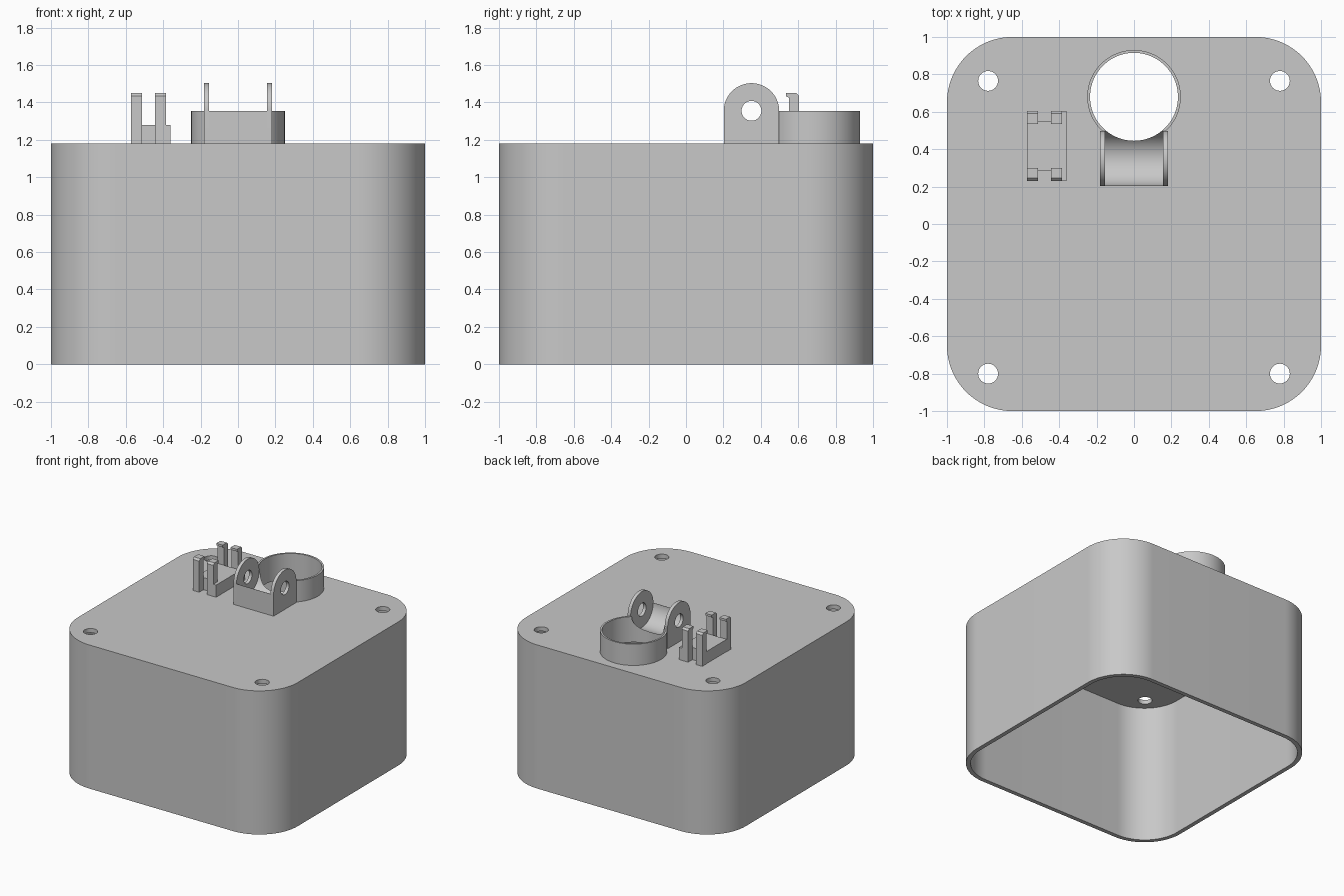
import bpy, bmesh
from math import sin, cos, pi, radians

cube = bpy.data.objects.get("Cube")
if cube:
    bpy.data.objects.remove(cube, do_unlink=True)

grey = bpy.data.materials.new("plain grey")
grey.use_nodes = True
grey.diffuse_color = (0.58, 0.58, 0.58, 1)
grey.node_tree.nodes["Principled BSDF"].inputs["Base Color"].default_value = grey.diffuse_color

TOP, WALL = 1.18, 0.035
TUBE_Y, TUBE_R, BORE_R = 0.68, 0.25, 0.235
PIN_Y, PIN_Z, EAR_R = 0.35, 1.355, 0.148
EAR_IN, EAR_OUT = 0.155, 0.182


def arc(cx, cy, r, start, end, n):
    return [(cx + r * cos(radians(start + (end - start) * i / n)),
             cy + r * sin(radians(start + (end - start) * i / n))) for i in range(n + 1)]


def circle(cx, cy, r, n=64):
    return arc(cx, cy, r, 0, 360, n)[:-1]


def rect(u0, u1, v0, v1):
    return [(u0, v0), (u1, v0), (u1, v1), (u0, v1)]


def rounded_square(half, r):
    c = half - r
    pts = []
    for k, (sx, sy) in enumerate([(1, 1), (-1, 1), (-1, -1), (1, -1)]):
        pts += arc(sx * c, sy * c, r, 90 * k, 90 * k + 90, 24)
    return pts


def prism(name, outline, lo, hi, axis="z"):
    """Extrude a 2D outline along z (outline in x, y) or x (outline in y, z)."""
    bm = bmesh.new()
    place = (lambda p: (p[0], p[1], lo)) if axis == "z" else (lambda p: (lo, p[0], p[1]))
    face = bm.faces.new([bm.verts.new(place(p)) for p in outline])
    ext = bmesh.ops.extrude_face_region(bm, geom=[face])
    d = hi - lo
    bmesh.ops.translate(bm, verts=[v for v in ext["geom"] if isinstance(v, bmesh.types.BMVert)],
                        vec=(0, 0, d) if axis == "z" else (d, 0, 0))
    bmesh.ops.recalc_face_normals(bm, faces=bm.faces)
    mesh = bpy.data.meshes.new(name)
    bm.to_mesh(mesh)
    bm.free()
    mesh.materials.append(grey)
    obj = bpy.data.objects.new(name, mesh)
    bpy.context.collection.objects.link(obj)
    return obj


def cut(obj, cutters):
    """Subtract the cutters, bake the result and remove the cutters."""
    for c in cutters:
        c.hide_render = True
        mod = obj.modifiers.new("cut", "BOOLEAN")
        mod.operation, mod.solver, mod.object = "DIFFERENCE", "EXACT", c
    bpy.context.view_layer.update()
    dg = bpy.context.evaluated_depsgraph_get()
    mesh = bpy.data.meshes.new_from_object(obj.evaluated_get(dg))
    obj.modifiers.clear()
    obj.data = mesh
    for c in cutters:
        bpy.data.objects.remove(c, do_unlink=True)


def bore():
    return prism("bore_cutter", circle(0, TUBE_Y, BORE_R, 96), 1.0, 1.6)


def cradle():
    return prism("cradle_cutter", circle(PIN_Y, PIN_Z, EAR_R - 0.002, 96), -EAR_IN, EAR_IN, "x")


parts = []

# Housing: open-bottomed shell with four screw holes and the tube opening
housing = prism("housing", rounded_square(1, 0.35), 0, TOP)
holes = [prism("screw_cutter", circle(x, y, 0.053, 40), 1.0, 1.3)
         for x in (-0.78, 0.78) for y in (-0.8, 0.765)]
cavity = prism("cavity_cutter", rounded_square(1 - WALL, 0.35 - WALL), -0.1, TOP - WALL)
cut(housing, [cavity, bore()] + holes)
parts.append(housing)

# Round tube collar, notched by the cradle
collar = prism("tube_collar", circle(0, TUBE_Y, TUBE_R, 96), TOP, PIN_Z)
cut(collar, [bore(), cradle()])
parts.append(collar)

# Hinge cradle between the two ears
block = prism("hinge_cradle", rect(PIN_Y - EAR_R, PIN_Y + EAR_R, TOP, PIN_Z), -EAR_IN, EAR_IN, "x")
cut(block, [cradle(), bore()])
parts.append(block)

# Hinge ears with pin holes
ear_outline = [(PIN_Y - EAR_R, TOP), (PIN_Y + EAR_R, TOP)] + arc(PIN_Y, PIN_Z, EAR_R, 0, 180, 40)
for side, x0, x1 in (("right", -EAR_OUT, -EAR_IN), ("left", EAR_IN, EAR_OUT)):
    ear = prism(side + "_hinge_ear", ear_outline, x0, x1, "x")
    cut(ear, [prism("pin_cutter", circle(PIN_Y, PIN_Z, 0.053, 40), -0.3, 0.3, "x")])
    parts.append(ear)

# Clip holder: base, corner feet and four hooked posts
MID, OUT, INNER = 0.4175, 0.1875, 0.1325
parts.append(prism("clip_base", rect(-0.57, -0.36, MID - INNER, MID + INNER), TOP, 1.28))
hook = [(OUT, TOP), (OUT, 1.435), (OUT - 0.015, 1.45), (0.118, 1.45), (0.118, 1.432),
        (INNER, 1.425), (INNER, TOP)]
for end, s in (("front", -1), ("back", 1)):
    ys = sorted((MID + s * INNER, MID + s * OUT))
    parts.append(prism(end + "_clip_foot", rect(-0.385, -0.36, *ys), TOP, 1.28))
    for side, x in (("outer", -0.572), ("inner", -0.443)):
        parts.append(prism(f"{end}_{side}_clip_post", [(MID + s * u, v) for u, v in hook],
                           x, x + 0.058, "x"))

# Smooth curved walls, keep edges sharp
bpy.ops.object.select_all(action="DESELECT")
for p in parts:
    p.select_set(True)
bpy.context.view_layer.objects.active = housing
bpy.ops.object.shade_smooth_by_angle(angle=radians(30))
